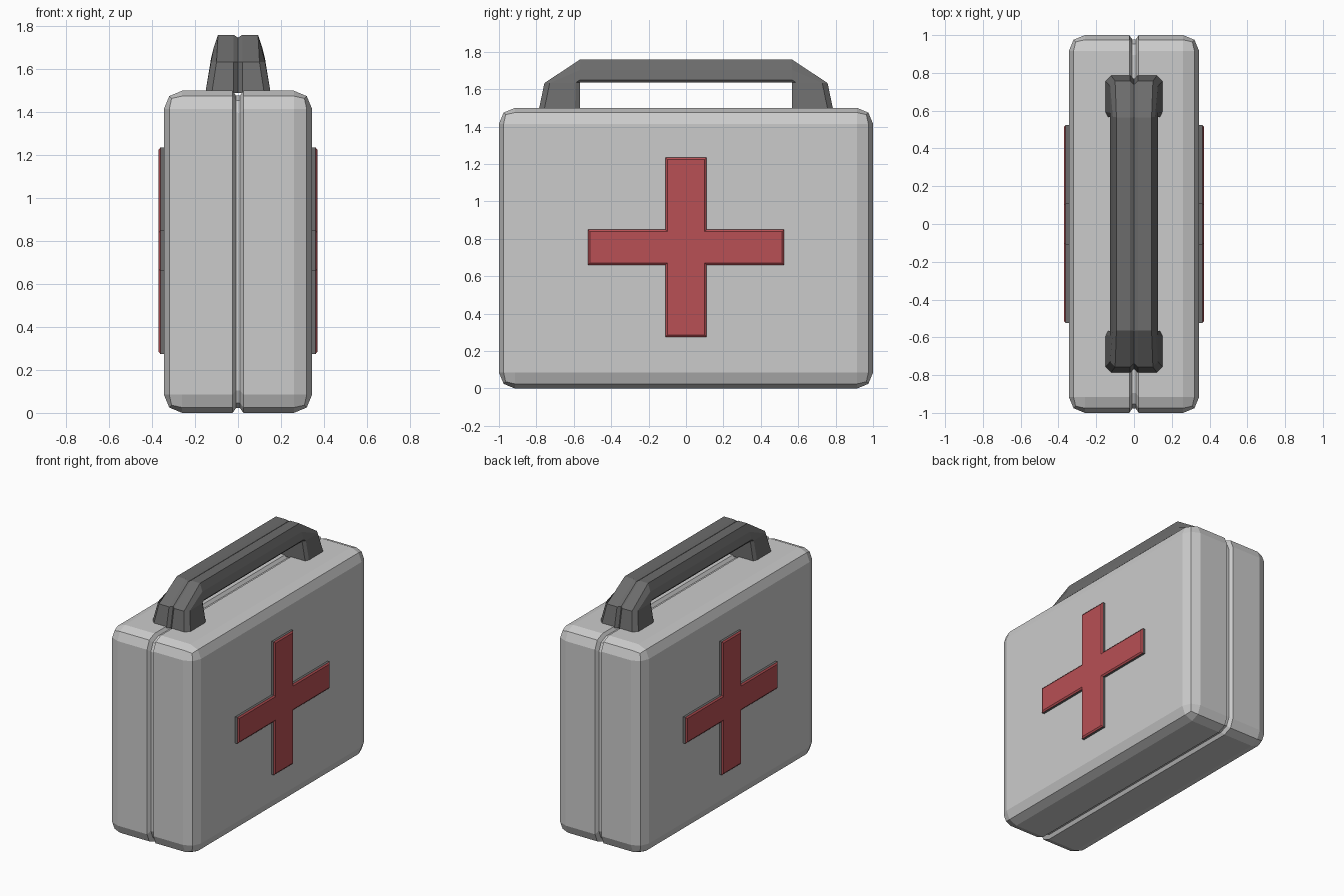
import bpy, bmesh

if "Cube" in bpy.data.objects:
    bpy.data.objects.remove(bpy.data.objects["Cube"])


def material(name, rgb):
    m = bpy.data.materials.new(name)
    m.diffuse_color = (*rgb, 1)
    m.use_nodes = True
    m.node_tree.nodes["Principled BSDF"].inputs["Base Color"].default_value = m.diffuse_color
    return m


DARK = material("dark_plastic", (0.15, 0.15, 0.15))
RED = material("red_enamel", (0.48, 0.08, 0.09))


def finish(name, bm, mats=()):
    bmesh.ops.recalc_face_normals(bm, faces=bm.faces)
    me = bpy.data.meshes.new(name)
    bm.to_mesh(me)
    bm.free()
    ob = bpy.data.objects.new(name, me)
    bpy.context.collection.objects.link(ob)
    for m in mats:
        me.materials.append(m)
    return ob


def loft(bm, rings):
    """Skin closed rings in order; returns side faces grouped per band."""
    vs = [[bm.verts.new(p) for p in r] for r in rings]
    n = len(vs[0])
    bands = [[bm.faces.new((a[i], a[(i + 1) % n], b[(i + 1) % n], b[i]))
              for i in range(n)] for a, b in zip(vs, vs[1:])]
    caps = [bm.faces.new(vs[0]), bm.faces.new(vs[-1])]
    return bands, caps


# Case: chamfered box with a seam groove running round the middle
bm = bmesh.new()
bmesh.ops.create_cube(bm, size=1)
for v in bm.verts:
    v.co = (v.co.x * 0.69, v.co.y * 2, v.co.z * 1.5 + 0.75)
bmesh.ops.bevel(bm, geom=bm.edges[:], offset=0.085, segments=2, profile=0.5,
                affect='EDGES')
for x in (-0.025, -0.01, 0.01, 0.025):
    bmesh.ops.bisect_plane(bm, geom=bm.verts[:] + bm.edges[:] + bm.faces[:],
                           plane_co=(x, 0, 0), plane_no=(1, 0, 0))
for v in bm.verts:
    if abs(v.co.x) < 0.015:
        v.co.y *= 0.978
        v.co.z = 0.75 + (v.co.z - 0.75) * 0.971
finish("case", bm)


# Cross: raised plate with dark sides and a chamfered red face, on both sides
def cross(x, d):
    a, b, l, h = 0.11 - d, 0.095 - d, 0.525 - d, 0.48 - d
    quarter = [(l, b), (a, b), (a, h)]
    pts = []
    for sy, sz, step in ((1, 1, 1), (-1, 1, -1), (-1, -1, 1), (1, -1, -1)):
        pts += [(x, sy * y, 0.755 + sz * z) for y, z in quarter[::step]]
    return pts


bm = bmesh.new()
bands, caps = loft(bm, [cross(0.335, 0), cross(0.362, 0), cross(0.37, 0.011)])
for f in bands[1] + [caps[1]]:
    f.material_index = 1
ob = finish("cross_plates", bm, (DARK, RED))
ob.modifiers.new("other_side", 'MIRROR')


# Handle: grooved cross-section swept up one leg, along the grip and down
def section(inner, outer, base, mid, top, t):
    half = [(0.02, 1), (top, 1), (mid, t), (base, 0.12), (base - 0.012, 0)]
    prof = [(0, 0.9)] + half + [(-x, k) for x, k in reversed(half)]
    return [(x, inner[0] + (outer[0] - inner[0]) * k,
             inner[1] + (outer[1] - inner[1]) * k) for x, k in prof]


leg = [section((0.567, 1.49), (0.787, 1.49), 0.152, 0.152, 0.122, 0.87),
       section((0.567, 1.635), (0.757, 1.633), 0.128, 0.126, 0.1, 0.85),
       section((0.567, 1.635), (0.565, 1.76), 0.126, 0.112, 0.093, 0.55)]
other = [[(x, -y, z) for x, y, z in ring] for ring in reversed(leg)]
bm = bmesh.new()
loft(bm, leg + other)
bmesh.ops.remove_doubles(bm, verts=bm.verts[:], dist=0.002)
finish("handle", bm, (DARK,))
